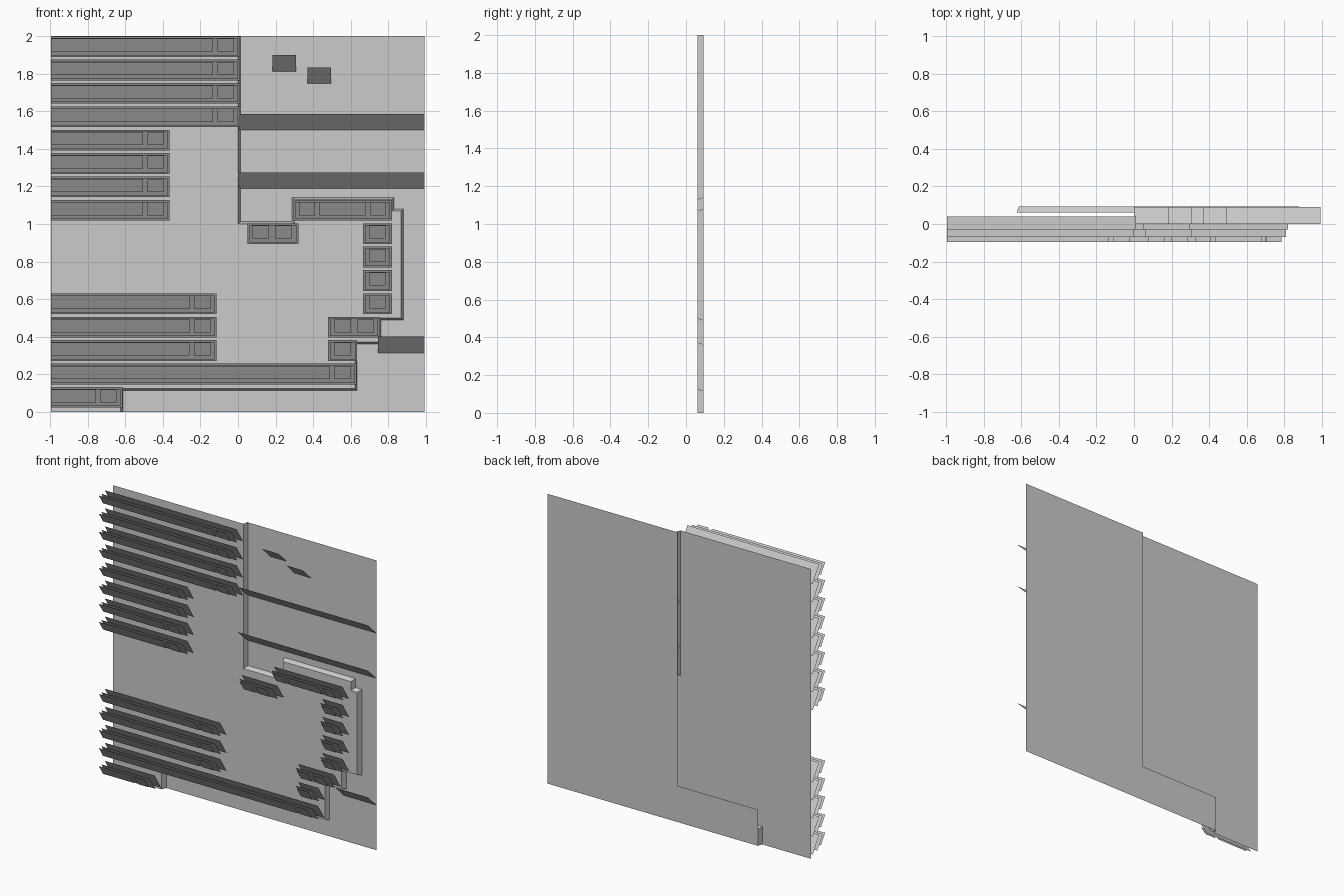
import bpy

cube = bpy.data.objects.get("Cube")
if cube:
    bpy.data.objects.remove(cube, do_unlink=True)

GREY = 0.6
mat = bpy.data.materials.new("plain_grey")
mat.use_nodes = True
mat.diffuse_color = (GREY, GREY, GREY, 1)
mat.node_tree.nodes["Principled BSDF"].inputs["Base Color"].default_value = (GREY, GREY, GREY, 1)

LEFT, RIGHT, TOP = -0.996, 0.992, 2.0
FRONT_Y, BACK_Y = 0.06, 0.093


def make(name, polygons):
    """One object from a list of polygons, each a list of points."""
    verts, faces = [], []
    for poly in polygons:
        faces.append(range(len(verts), len(verts) + len(poly)))
        verts += poly
    mesh = bpy.data.meshes.new(name)
    mesh.from_pydata(verts, [], [list(f) for f in faces])
    mesh.materials.append(mat)
    obj = bpy.data.objects.new(name, mesh)
    bpy.context.collection.objects.link(obj)
    return obj


def tilted(x0, x1, z0, z1, y_low, y_high):
    """Sheet whose top edge leans forward."""
    return [(x0, y_low, z0), (x1, y_low, z0), (x1, y_high, z1), (x0, y_high, z1)]


# Stepped outline of the raised wall, from the top edge to the ground (x, z)
outline = [(0, TOP), (0, 1.0), (0.3, 1.0), (0.3, 1.13), (0.82, 1.13), (0.82, 1.068),
           (0.868, 1.068), (0.868, 0.5), (0.75, 0.5), (0.75, 0.372), (0.623, 0.372),
           (0.623, 0.125), (-0.625, 0.125), (-0.625, 0)]


def outward(a, b):
    dx, dz = b[0] - a[0], b[1] - a[1]
    size = abs(dx) + abs(dz)
    return -dz / size, dx / size


# The rim flares outward as it runs back
normals = [outward(a, b) for a, b in zip(outline, outline[1:])]
flared = []
for i, (x, z) in enumerate(outline):
    near = normals[max(i - 1, 0):i + 1]
    flared.append((x + 0.012 * sum(n[0] for n in near),
                   z + 0.012 * sum(n[1] for n in near)))

# Raised wall, its rim, and the recessed wall behind
raised = [(LEFT, TOP), (LEFT, 0)] + outline[::-1]
make("raised_wall", [[(x, FRONT_Y, z) for x, z in raised]])

rim = []
for i in range(len(outline) - 1):
    (ax, az), (bx, bz) = outline[i:i + 2]
    (cx, cz), (dx, dz) = flared[i:i + 2]
    rim.append([(ax, FRONT_Y, az), (bx, FRONT_Y, bz), (dx, BACK_Y, dz), (cx, BACK_Y, cz)])
make("wall_rim", rim)

recessed = [(0, TOP), (0, 0.25), (-0.615, 0.25), (-0.615, 0), (RIGHT, 0), (RIGHT, TOP)]
make("recessed_wall", [[(x, BACK_Y, z) for x, z in recessed]])

# Layered boards: backing, middle panel and small front tiles, on regular rows
PITCH, HEIGHT = 0.1245, 0.11
TILE, GAP, EDGE = 0.086, 0.024, 0.032


def board(name, row, x0, x1, tiles):
    z = 0.022 + PITCH * row
    inset = 0 if x0 == LEFT else 0.01
    sheets = [tilted(x0, x1, z, z + HEIGHT, 0.04, -0.03),
              tilted(x0 + inset, x1 - 0.01, z + 0.008, z + HEIGHT - 0.01, -0.009, -0.068)]
    for a, b in tiles:
        sheets.append(tilted(a, b, z + 0.028, z + HEIGHT - 0.012, -0.05, -0.095))
    make(name, sheets)


def long_board(row, x1):
    end = x1 - EDGE
    board("long_board", row, LEFT, x1,
          [(LEFT, end - TILE - GAP), (end - TILE, end)])


for first, last, x1 in [(12, 16, 0.01), (8, 12, -0.365), (2, 5, -0.115),
                        (1, 2, 0.632), (0, 1, -0.615)]:
    for row in range(first, last):
        long_board(row, x1)

# Short boards on the right
for row in range(4, 8):
    board("single_tile_board", row, 0.665, 0.82, [(0.7, 0.786)])
board("single_tile_board", 2, 0.48, 0.635, [(0.515, 0.602)])
board("double_tile_board", 3, 0.48, 0.755, [(0.515, 0.602), (0.636, 0.724)])
board("double_tile_board", 7, 0.05, 0.322, [(0.078, 0.166), (0.196, 0.286)])
board("wide_board", 8, 0.295, 0.82, [(0.326, 0.41), (0.434, 0.68), (0.705, 0.786)])

# Plain slanted ledges and small plates on the recessed wall
for name, x0, x1, z0 in [("upper_ledge", 0, RIGHT, 1.5), ("middle_ledge", 0, RIGHT, 1.188),
                         ("lower_ledge", 0.745, RIGHT, 0.313),
                         ("small_plate", 0.185, 0.31, 1.812), ("small_plate", 0.37, 0.495, 1.747)]:
    make(name, [tilted(x0, x1, z0, z0 + 0.087, 0.09, 0)])
